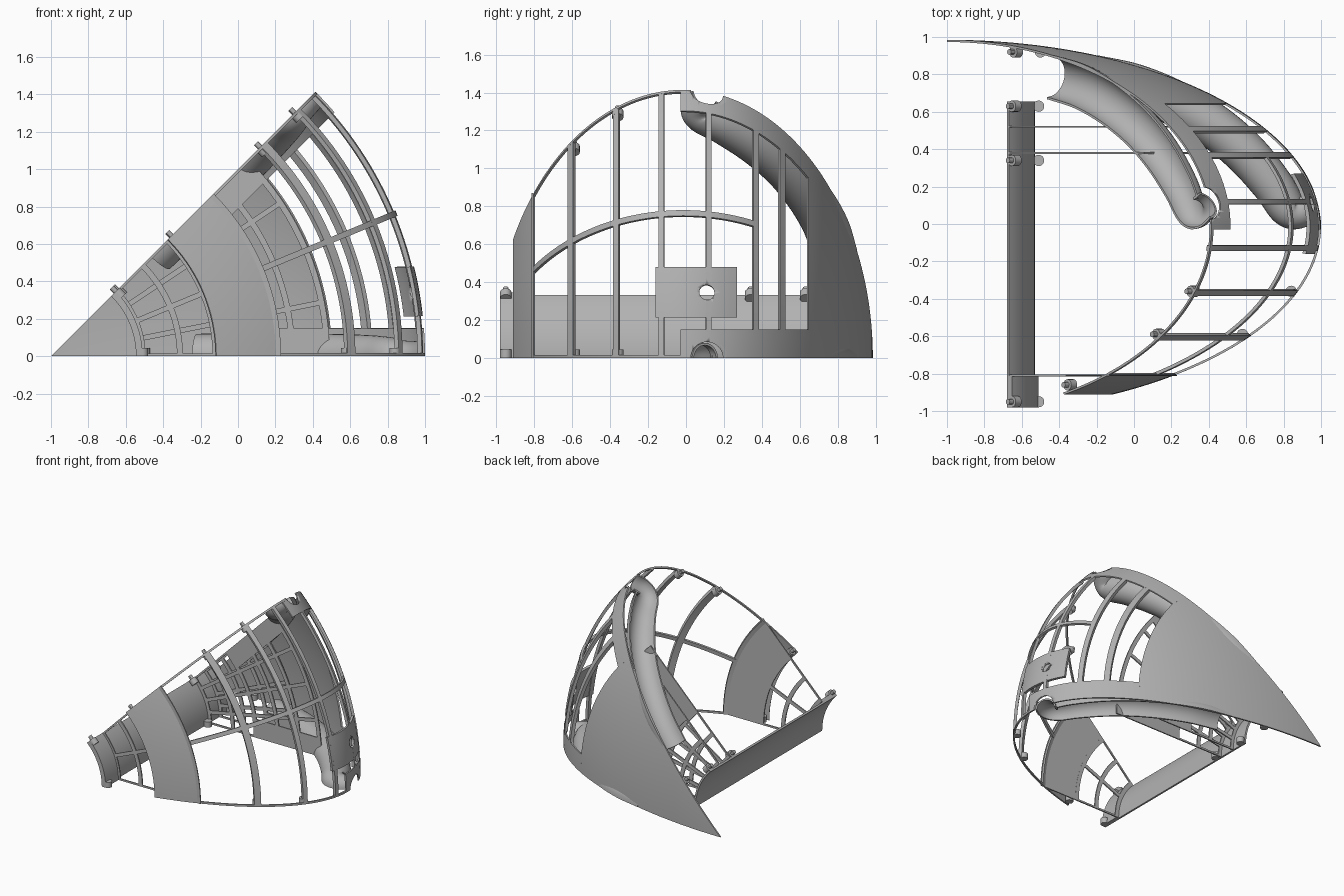
import bpy, bmesh, math
from math import sin, cos, asin, sqrt, pi
from mathutils import Vector, Matrix

cube = bpy.data.objects.get("Cube")
if cube:
    bpy.data.objects.remove(cube)

grey = bpy.data.materials.new("plain grey")
grey.use_nodes = True
grey.diffuse_color = (0.45, 0.45, 0.45, 1)
grey.node_tree.nodes["Principled BSDF"].inputs["Base Color"].default_value = (0.45, 0.45, 0.45, 1)

WEDGE = pi / 4      # the segment spans 45 degrees around the axis x = -1, z = 0
MID_Y = -0.015      # centre of the flattened dome


def polar(r, a, y):
    return Vector((-1 + r * cos(a), y, r * sin(a)))


def finish(name, bm):
    bmesh.ops.remove_doubles(bm, verts=bm.verts, dist=0.0004)
    bmesh.ops.recalc_face_normals(bm, faces=bm.faces)
    mesh = bpy.data.meshes.new(name)
    bm.to_mesh(mesh)
    bm.free()
    mesh.materials.append(grey)
    ob = bpy.data.objects.new(name, mesh)
    bpy.context.collection.objects.link(ob)
    bpy.ops.object.select_all(action="DESELECT")
    ob.select_set(True)
    bpy.context.view_layer.objects.active = ob
    bpy.ops.object.shade_smooth_by_angle(angle=math.radians(30))
    return ob


def solid(name, f, nu, nv):
    """Closed slab from f(u, v, w); w is 0 outside and 1 inside."""
    bm = bmesh.new()
    g = [[[bm.verts.new(f(i / nu, j / nv, w)) for j in range(nv + 1)]
          for i in range(nu + 1)] for w in (0, 1)]
    for layer in g:
        for i in range(nu):
            for j in range(nv):
                bm.faces.new((layer[i][j], layer[i + 1][j], layer[i + 1][j + 1], layer[i][j + 1]))
    for i in range(nu):
        for j in (0, nv):
            bm.faces.new((g[0][i][j], g[0][i + 1][j], g[1][i + 1][j], g[1][i][j]))
    for j in range(nv):
        for i in (0, nu):
            bm.faces.new((g[0][i][j], g[0][i][j + 1], g[1][i][j + 1], g[1][i][j]))
    return finish(name, bm)


def dome(name, y0, y1, low, high, depth, nu=24, nv=16):
    """Piece of the dome skin; low and high give the edge angles from the radius."""
    t0, t1 = asin(max(-1, y0 - MID_Y)), asin(min(1, y1 - MID_Y))

    def f(u, v, w):
        t = t0 + (t1 - t0) * u
        r = 2 * cos(t)
        a = low(r) + (high(r) - low(r)) * v
        return polar((2 - depth * w) * cos(t), a, MID_Y + (1 - depth * w) * sin(t))
    return solid(name, f, nu, nv)


def sector(name, r0, r1, low, high, y0, y1, n=12, m=1):
    """Flat ring piece; low and high give the edge angles from the radius."""
    def f(u, v, w):
        r = r0 + (r1 - r0) * u
        return polar(r, low(r) + (high(r) - low(r)) * v, y0 + (y1 - y0) * w)
    return solid(name, f, m, n)


def floor_edge(r):
    return 0


def top_edge(r):
    return WEDGE


def inset_low(r):
    return asin(min(0.7, 0.15 / max(r, 0.1)))


def inset_high(r):
    return WEDGE - inset_low(r)


def rod(name, radius_, p, q, segments=20):
    bm = bmesh.new()
    d = q - p
    m = Matrix.Translation((p + q) / 2) @ d.to_track_quat("Z", "Y").to_matrix().to_4x4()
    bmesh.ops.create_cone(bm, cap_ends=True, segments=segments, radius1=radius_,
                          radius2=radius_, depth=d.length, matrix=m)
    return finish(name, bm)


def drill(targets, hole_radius, a, y):
    cutter = rod("hole_cutter", hole_radius, polar(1.75, a, y), polar(2.15, a, y), 32)
    cutter.hide_render = True
    for ob in targets:
        mod = ob.modifiers.new("hole", "BOOLEAN")
        mod.operation = "DIFFERENCE"
        mod.solver = "EXACT"
        mod.object = cutter
        bpy.context.view_layer.objects.active = ob
        bpy.ops.object.modifier_apply(modifier=mod.name)
    bpy.data.objects.remove(cutter)


# Dome skin: closed rear, front band and the two broad borders of the window
dome("rear_shell", 0.645, 0.985, floor_edge, top_edge, 0.012, 32, 24)
dome("front_band", -0.912, -0.805, floor_edge, top_edge, 0.012, 8, 24)
lower_border = dome("lower_border", -0.03, 0.65, floor_edge, inset_low, 0.012, 24, 4)
upper_border = dome("upper_border", -0.03, 0.65, inset_high, top_edge, 0.012, 24, 4)
drill([lower_border], 0.085, 0, 0.11)
drill([upper_border], 0.085, WEDGE, 0.11)

# Window ribs, middle stringer and thin edge rails
for y in (-0.61, -0.37, -0.13):
    dome("window_rib", y - 0.014, y + 0.014, floor_edge, top_edge, 0.024, 1, 32)
crossing_rib, *_ = [dome("window_rib", y - 0.014, y + 0.014, inset_low, inset_high, 0.024, 1, 32)
                    for y in (0.12, 0.37, 0.51)]
dome("middle_stringer", -0.81, 0.37, lambda r: WEDGE / 2 - 0.016 / r,
     lambda r: WEDGE / 2 + 0.016 / r, 0.018, 40, 1)
dome("lower_rail", -0.81, 0, floor_edge, lambda r: 0.016 / r, 0.013, 32, 1)
dome("upper_rail", -0.81, 0, lambda r: WEDGE - 0.016 / r, top_edge, 0.013, 32, 1)

# Side plate with a round hole
plate = dome("side_plate", -0.16, 0.27, lambda r: asin(0.215 / r),
             lambda r: asin(0.48 / r), 0.02, 10, 10)
drill([plate, crossing_rib], 0.04, asin(0.35 / 2), 0.11)

# Inner hub wall and its front collar
sector("hub_wall", 0.455, 0.47, floor_edge, top_edge, -0.98, 0.655, 16)
sector("hub_collar", 0.468, 0.49, floor_edge, top_edge, -0.98, -0.81, 16)


def lattice(name, y, rings, cells, border_start):
    """Flat grating of arcs and spokes; beyond border_start both edges are closed."""
    y0, y1 = y - 0.005, y + 0.005
    for r in rings:
        sector(name + "_arc", r - 0.016, r + 0.016, floor_edge, top_edge, y0, y1, 16)
    for i in range(cells + 1):
        def low(r):
            return max(0, WEDGE * i / cells - 0.014 / r)

        def high(r):
            return min(WEDGE, WEDGE * i / cells + 0.014 / r)
        sector(name + "_spoke", rings[0], rings[-1], low, high, y0, y1, 1, 8)
    if rings[-1] > border_start:
        sector(name + "_lower_border", border_start, rings[-1], floor_edge, inset_low, y0, y1, 4, 8)
        sector(name + "_upper_border", border_start, rings[-1], inset_high, top_edge, y0, y1, 4, 8)


# Front bulkhead: open grating near the hub, solid further out
lattice("front_grating", -0.81, (0.49, 0.69, 0.88), 2, 9)
sector("front_bulkhead", 0.87, 1.23, floor_edge, top_edge, -0.814, -0.806, 20)
# Two rear gratings with closed edges beside the pipes
lattice("rear_grating", 0.38, (0.48, 0.69, 0.9, 1.1, 1.29, 1.475), 4, 0.88)
lattice("rearmost_grating", 0.52, (0.48, 0.69, 0.9, 1.17), 4, 0.88)


def smooth_path(pts, steps=8):
    out = []
    ext = [pts[0] * 2 - pts[1]] + pts + [pts[-1] * 2 - pts[-2]]
    for p0, p1, p2, p3 in zip(ext, ext[1:], ext[2:], ext[3:]):
        for k in range(steps):
            t = k / steps
            out.append(0.5 * (2 * p1 + (p2 - p0) * t + (2 * p0 - 5 * p1 + 4 * p2 - p3) * t * t
                              + (3 * p1 - p0 - 3 * p2 + p3) * t ** 3))
    return out + [pts[-1]]


# Half pipes along both cut planes, given as (radius, y, pipe radius)
ROUTE = smooth_path([Vector(p) for p in (
    (0.78, 0.785, 0.12), (1.0, 0.735, 0.122), (1.22, 0.645, 0.122), (1.43, 0.52, 0.12),
    (1.6, 0.375, 0.117), (1.74, 0.21, 0.11), (1.82, 0.085, 0.1), (1.88, 0.06, 0.085),
    (1.95, 0.1, 0.08))])


def half_pipe(name, a, side):
    last = len(ROUTE) - 1
    inward = Vector((-sin(a), 0, cos(a))) * side

    def f(u, v, w):
        k = round(u * last)
        r, y, size = ROUTE[k]
        d = ROUTE[min(k + 1, last)] - ROUTE[max(k - 1, 0)]
        n = Vector((-d.y, d.x)).normalized()
        size -= 0.012 * w
        s = pi * v
        return (polar(r + n.x * size * cos(s), a, y + n.y * size * cos(s))
                + inward * size * sin(s))
    return solid(name, f, last, 16)


half_pipe("lower_half_pipe", 0, 1)
half_pipe("upper_half_pipe", WEDGE, -1)

# Joining sockets on both cut planes, with pegs on the upper one
normal = Vector((-sin(WEDGE), 0, cos(WEDGE)))
for r, y in ((0.49, -0.95), (0.49, 0.34), (0.49, 0.63), (0.5, 0.92),
             (0.91, -0.86), (1.58, -0.59), (1.84, -0.36)):
    low = polar(r, 0, y)
    rod("lower_socket", 0.03, low, low + Vector((0, 0, 0.045)))
    high = polar(r, WEDGE, y)
    rod("upper_socket", 0.03, high - normal * 0.045, high)
    rod("upper_peg", 0.015, high, high + normal * 0.03, 12)
